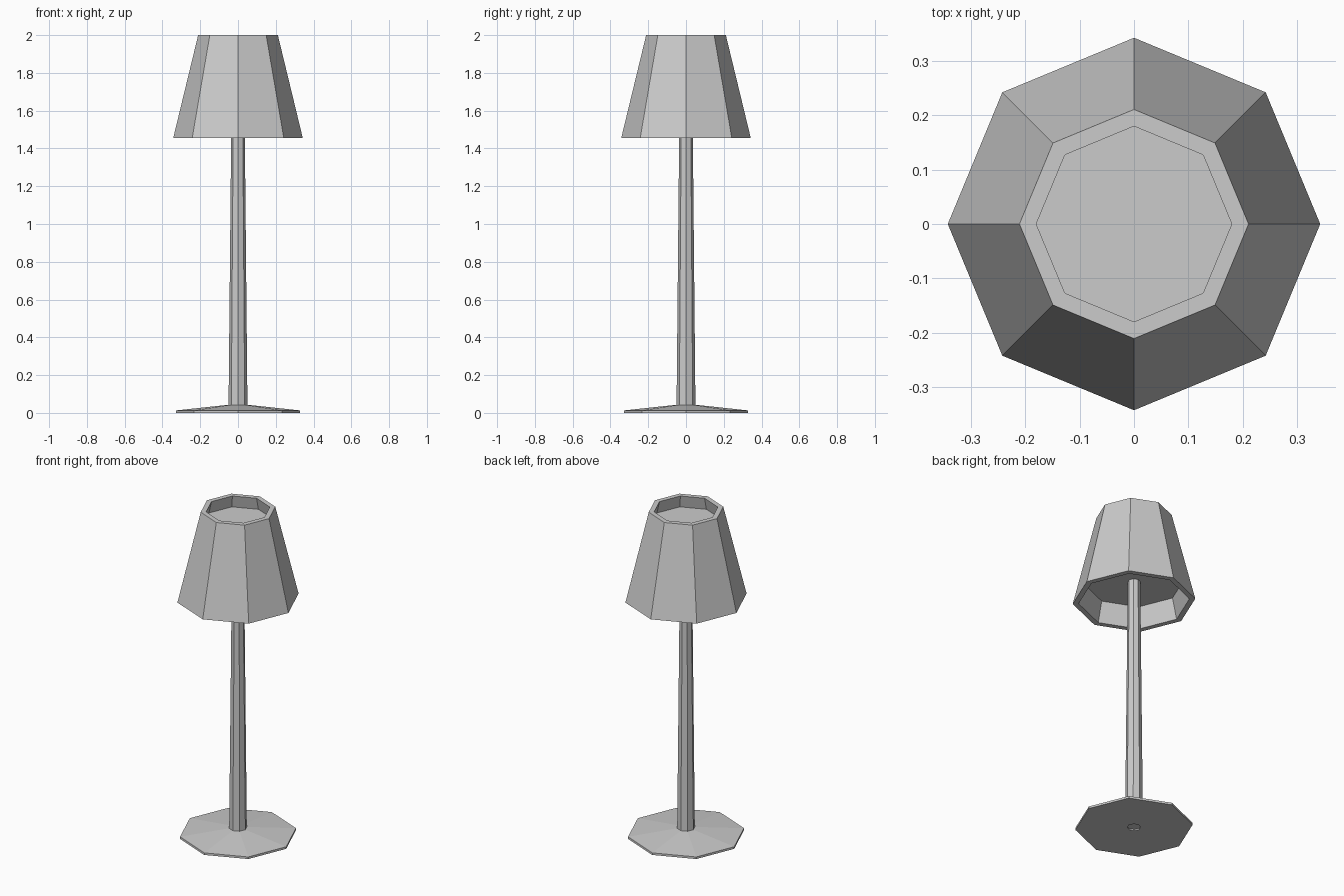
import bpy, bmesh
from math import cos, sin, tau

if "Cube" in bpy.data.objects:
    bpy.data.objects.remove(bpy.data.objects["Cube"])

SIDES = 8


def lathe(name, profile, closed=False):
    """Spin a (radius, z) profile into an octagonal solid; open ends get caps."""
    bm = bmesh.new()
    rings = [[bm.verts.new((r * cos(tau * i / SIDES), r * sin(tau * i / SIDES), z))
              for i in range(SIDES)] for r, z in profile]
    for a, b in zip(rings, rings[1:]):
        for i in range(SIDES):
            j = (i + 1) % SIDES
            bm.faces.new((a[i], a[j], b[j], b[i]))
    bm.faces.new(rings[0])
    bm.faces.new(rings[-1])
    bmesh.ops.recalc_face_normals(bm, faces=bm.faces)
    mesh = bpy.data.meshes.new(name)
    bm.to_mesh(mesh)
    bm.free()
    obj = bpy.data.objects.new(name, mesh)
    bpy.context.collection.objects.link(obj)
    return obj


# Foot: thin plate rising gently to the pole, small recess underneath
lathe("base", [(0.038, 0.008), (0.038, 0.0), (0.328, 0.0), (0.328, 0.013), (0.05, 0.043)])

# Tapered pole, running up into the shade
lathe("pole", [(0.05, 0.04), (0.035, 1.59)])

# Shade: sloped sides with a recess at the bottom and at the top
lathe("shade", [(0.28, 1.58), (0.31, 1.455), (0.343, 1.455),
                (0.211, 2.0), (0.18, 2.0), (0.198, 1.925)])
